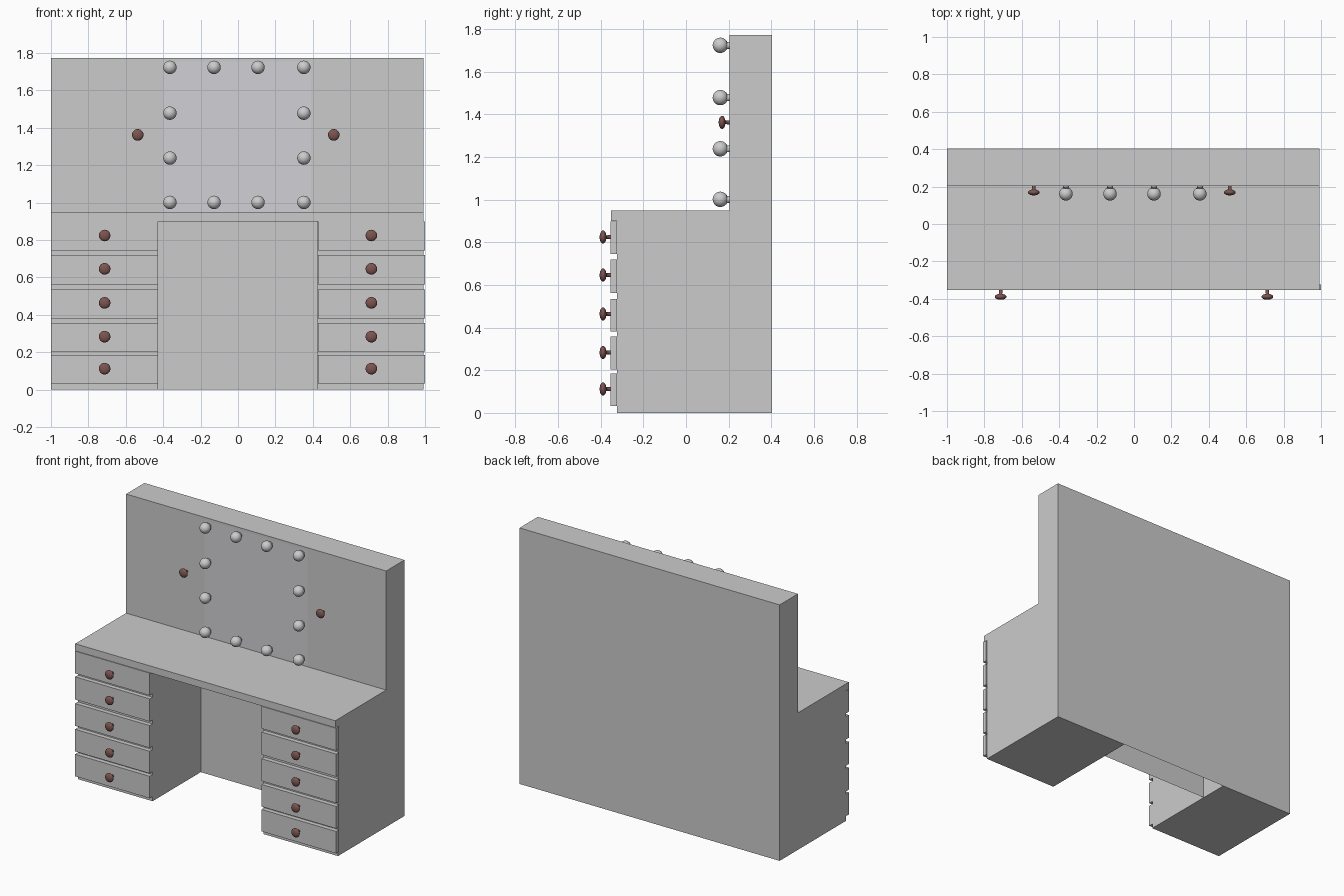
import bpy, bmesh, math
from mathutils import Matrix

if "Cube" in bpy.data.objects:
    bpy.data.objects.remove(bpy.data.objects["Cube"])


def material(name, col):
    m = bpy.data.materials.new(name)
    m.diffuse_color = (*col, 1)
    m.use_nodes = True
    m.node_tree.nodes["Principled BSDF"].inputs["Base Color"].default_value = m.diffuse_color
    return m


DRAWER = material("drawer_grey", (0.58, 0.58, 0.56))
MIRROR = material("mirror_grey", (0.64, 0.64, 0.67))
BROWN = material("knob_brown", (0.2, 0.09, 0.08))


def finish(bm, name, mat=None):
    me = bpy.data.meshes.new(name)
    bm.to_mesh(me)
    bm.free()
    ob = bpy.data.objects.new(name, me)
    bpy.context.collection.objects.link(ob)
    if mat:
        me.materials.append(mat)
    return ob


def box(name, x, y, z, mat=None):
    bm = bmesh.new()
    bmesh.ops.create_cube(bm, size=1)
    for v in bm.verts:
        v.co = [a[0] if c < 0 else a[1] for a, c in zip((x, y, z), v.co)]
    return finish(bm, name, mat)


def sheet(name, x, y, z, mat=None):
    # single upright face, facing -y
    bm = bmesh.new()
    bm.faces.new([bm.verts.new(p) for p in
                  ((x[0], y, z[0]), (x[1], y, z[0]), (x[1], y, z[1]), (x[0], y, z[1]))])
    return finish(bm, name, mat)


def lathe(name, profile, pos, mat=None, sides=20):
    # profile of (radius, distance in front of the surface), spun about y
    bm = bmesh.new()
    vs = [bm.verts.new((r, -d, 0)) for r, d in profile]
    es = [bm.edges.new(p) for p in zip(vs, vs[1:])]
    bmesh.ops.spin(bm, geom=vs + es, cent=(0, 0, 0), axis=(0, 1, 0),
                   angle=math.tau, steps=sides, use_merge=True)
    bmesh.ops.remove_doubles(bm, verts=bm.verts, dist=1e-5)
    bmesh.ops.recalc_face_normals(bm, faces=bm.faces)
    bm.transform(Matrix.Translation(pos))
    ob = finish(bm, name, mat)
    ob.data.shade_smooth()
    return ob


L, R = -1.0, 0.992
BACK, WALL, FRONT, TOP_FRONT = 0.404, 0.204, -0.323, -0.352
KL, KR = -0.428, 0.422

# Carcass: two pedestals, kneehole sheets (open underneath), desktop, upper cabinet
box("left_pedestal", (L, KL), (FRONT, BACK), (0, 0.9))
box("right_pedestal", (KR, R), (FRONT, BACK), (0, 0.9))
sheet("kneehole_panel", (KL, KR), WALL, (0, 0.9))
sheet("kneehole_back", (KL, KR), BACK, (0, 0.9)).data.flip_normals()
box("desktop", (L, R), (TOP_FRONT, BACK), (0.9, 0.948))
box("upper_cabinet", (L, R), (WALL, BACK), (0.948, 1.772))
sheet("mirror", (-0.4, 0.39), WALL - 0.001, (0.95, 1.755), MIRROR)

# Knob: thin stem with a flattened rounded head
knob = [(0.0095, 0), (0.0085, 0.02)]
knob += [(0.031 * math.sin(a), 0.035 - 0.016 * math.cos(a))
         for a in [math.pi * i / 10 for i in range(1, 11)]]

# Drawers with knobs on both pedestals
rows = [(0.032, 0.184), (0.204, 0.357), (0.381, 0.535), (0.563, 0.72), (0.744, 0.898)]
knob_z = [0.112, 0.283, 0.464, 0.646, 0.824]
for side, s in (("left", -1), ("right", 1)):
    for i, (z, kz) in enumerate(zip(rows, knob_z)):
        x = sorted((s * 0.428, s * 1.0))
        box(f"{side}_drawer_{i}", x, (-0.354, FRONT), z, DRAWER)
        lathe(f"{side}_drawer_knob_{i}", knob, (s * 0.713, -0.354, kz), BROWN)

# Door knobs beside the mirror
for side, x in (("left", -0.536), ("right", 0.512)):
    lathe(f"{side}_door_knob", knob, (x, WALL, 1.362), BROWN)

# Light bulbs around the mirror
bulb = [(0.016, 0), (0.016, 0.011)]
bulb += [(0.036 * math.sin(a), 0.043 - 0.036 * math.cos(a))
         for a in [math.radians(26 + 154 * i / 11) for i in range(12)]]
xs = [-0.364, -0.128, 0.107, 0.352]
zs = [1.001, 1.238, 1.478, 1.723]
for i, x in enumerate(xs):
    for j, z in enumerate(zs):
        if i in (0, 3) or j in (0, 3):
            lathe(f"bulb_{i}_{j}", bulb, (x, WALL, z), None, 24)
